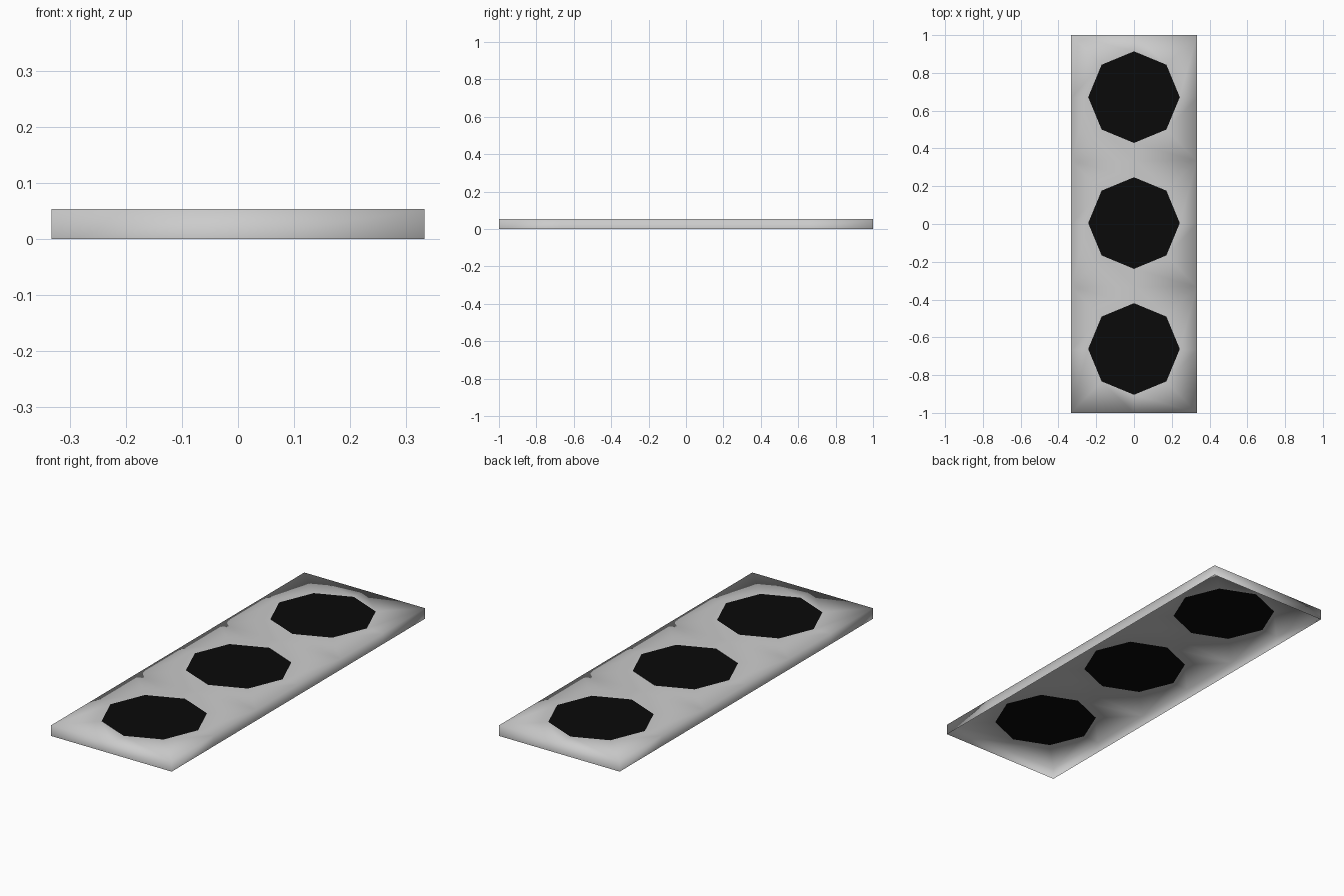
import bpy, bmesh
from math import sin, cos, pi

if "Cube" in bpy.data.objects:
    bpy.data.objects.remove(bpy.data.objects["Cube"])

HW, H, R, PITCH, SHIFT = 1 / 3, 0.0535, 0.2425, 2 / 3, 0.005
CENTRES = [-PITCH, 0, PITCH]


def octagon(bm, cy):
    return [bm.verts.new((R * cos(i * pi / 4), cy + SHIFT + R * sin(i * pi / 4), H))
            for i in range(8)]


def finish(name, bm):
    me = bpy.data.meshes.new(name)
    bm.to_mesh(me)
    bm.free()
    for p in me.polygons:
        p.use_smooth = True
    ob = bpy.data.objects.new(name, me)
    bpy.context.collection.objects.link(ob)
    return ob


# Housing: three square tiles with octagonal openings, open at the bottom
bm = bmesh.new()
square = [(1, 0), (1, 1), (0, 1), (-1, 1), (-1, 0), (-1, -1), (0, -1), (1, -1)]
for cy in CENTRES:
    inner = octagon(bm, cy)
    outer = [bm.verts.new((x * HW, cy + y * HW, H)) for x, y in square]
    for i in range(8):
        j = (i + 1) % 8
        bm.faces.new((inner[i], outer[i], outer[j], inner[j]))
bmesh.ops.remove_doubles(bm, verts=bm.verts, dist=1e-4)

# Side walls dropped from the outer border
rim = [e for e in bm.edges if e.is_boundary and
       all(abs(abs(v.co.x) - HW) < 1e-3 or abs(abs(v.co.y) - 1) < 1e-3 for v in e.verts)]
ext = bmesh.ops.extrude_edge_only(bm, edges=rim)
for v in ext["geom"]:
    if isinstance(v, bmesh.types.BMVert):
        v.co.z = 0
bmesh.ops.recalc_face_normals(bm, faces=bm.faces)
top = max(bm.faces, key=lambda f: f.calc_center_median().z)
if top.normal.z < 0:
    bmesh.ops.reverse_faces(bm, faces=bm.faces)
finish("housing", bm)

# Black octagonal lenses filling the openings
black = bpy.data.materials.new("black")
black.diffuse_color = (0.003, 0.003, 0.003, 1)
black.use_nodes = True
black.node_tree.nodes["Principled BSDF"].inputs["Base Color"].default_value = black.diffuse_color
for n, cy in enumerate(CENTRES):
    bm = bmesh.new()
    bm.faces.new(octagon(bm, cy))
    finish(f"lens_{n + 1}", bm).data.materials.append(black)
